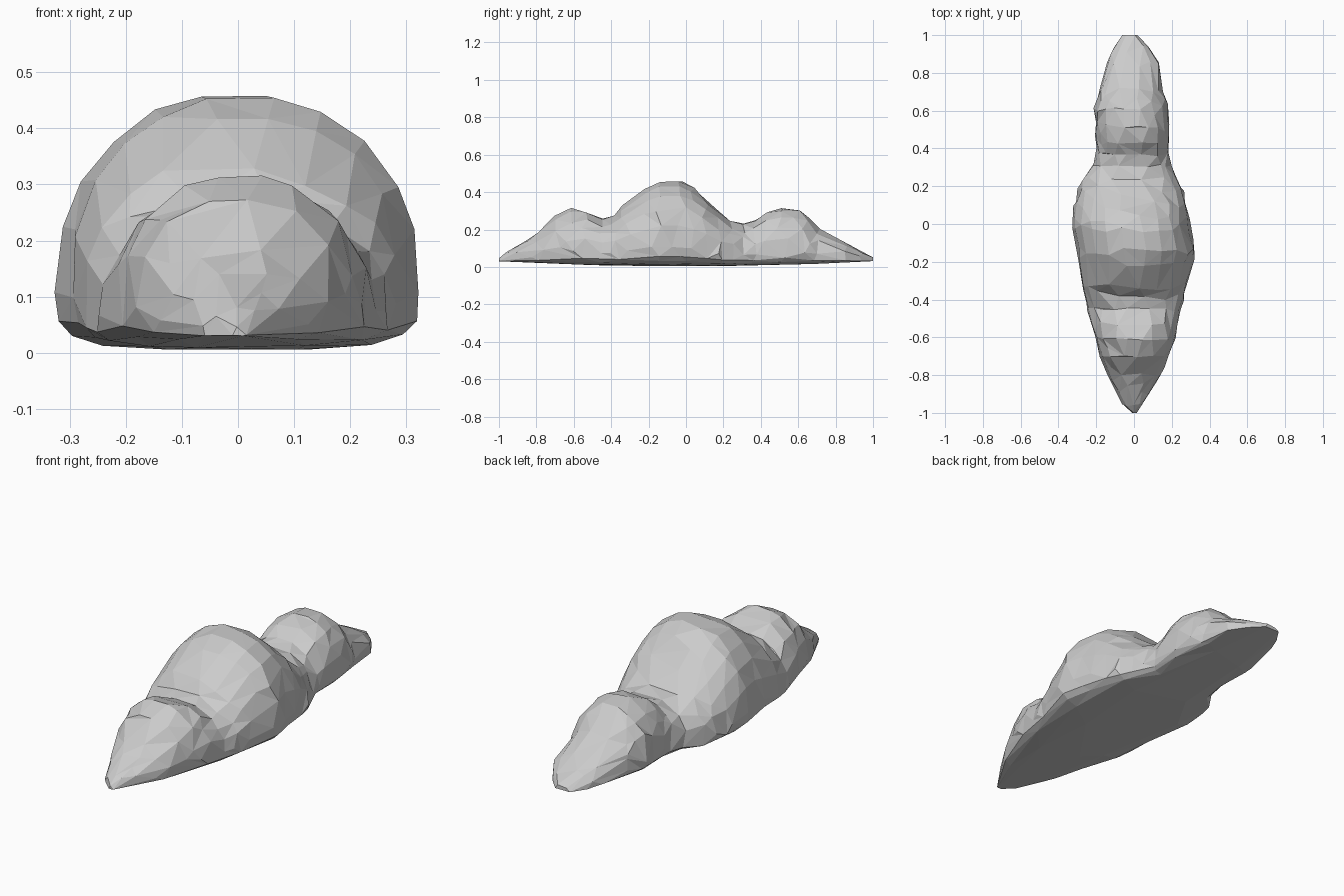
import bpy, bmesh, math, random

if "Cube" in bpy.data.objects:
    bpy.data.objects.remove(bpy.data.objects["Cube"])
random.seed(4)

# Stations along the length: y, left x, right x, crest height
STATIONS = [
    (-1.00, -0.01, 0.01, 0.045), (-0.95, -0.065, 0.05, 0.085), (-0.86, -0.11, 0.105, 0.14),
    (-0.79, -0.145, 0.145, 0.185), (-0.70, -0.18, 0.185, 0.28), (-0.61, -0.205, 0.215, 0.318),
    (-0.53, -0.23, 0.235, 0.30), (-0.45, -0.25, 0.25, 0.258), (-0.38, -0.265, 0.265, 0.28),
    (-0.32, -0.28, 0.285, 0.345), (-0.22, -0.29, 0.31, 0.42), (-0.14, -0.305, 0.325, 0.455),
    (-0.04, -0.325, 0.305, 0.462), (0.02, -0.325, 0.295, 0.44), (0.10, -0.315, 0.28, 0.37),
    (0.18, -0.295, 0.26, 0.295), (0.24, -0.275, 0.23, 0.25), (0.31, -0.22, 0.195, 0.238),
    (0.37, -0.205, 0.18, 0.25), (0.43, -0.20, 0.185, 0.295), (0.51, -0.205, 0.19, 0.318),
    (0.60, -0.212, 0.18, 0.307), (0.65, -0.20, 0.17, 0.27), (0.71, -0.18, 0.15, 0.205),
    (0.85, -0.145, 0.135, 0.133), (0.93, -0.11, 0.085, 0.09), (1.00, -0.06, 0.02, 0.05),
]
SIDES = 22


def section(y, left, right, top):
    """Domed cross-section with a short rounded tuck under to a flat base."""
    cx, half = (left + right) / 2, (right - left) / 2
    base = 0.004 + 0.026 * y * y
    widest = base + (top - base) * 0.24
    pts = []
    for i in range(SIDES):
        a = 2 * math.pi * i / SIDES
        c, s = math.cos(a), math.sin(a)
        if s >= 0:
            x = math.copysign(abs(c) ** 0.92, c)
            z = widest + (top - widest) * s ** 0.92
        else:
            x = math.copysign(abs(c) ** 0.6, c)
            z = widest - (widest - base) * abs(s) ** 0.5
        pts.append((cx + half * x, y, z))
    return pts


# Loft the body through all stations, with a midway ring between each pair
rows = []
for a, b in zip(STATIONS, STATIONS[1:]):
    rows += [a, tuple((p + q) / 2 for p, q in zip(a, b))]
rows.append(STATIONS[-1])

bm = bmesh.new()
rings = []
for k, row in enumerate(rows):
    ring = []
    for x, y, z in section(*row):
        if 0 < k < len(rows) - 1 and z > 0.06:
            x += random.uniform(-0.006, 0.006)
            y += random.uniform(-0.006, 0.006)
            z += random.uniform(-0.005, 0.003)
        ring.append(bm.verts.new((x, y, z)))
    rings.append(ring)
for r0, r1 in zip(rings, rings[1:]):
    for i in range(SIDES):
        j = (i + 1) % SIDES
        bm.faces.new((r0[i], r0[j], r1[j], r1[i]))
bm.faces.new(rings[0])
bm.faces.new(rings[-1])
bmesh.ops.triangulate(bm, faces=bm.faces[:])
bmesh.ops.recalc_face_normals(bm, faces=bm.faces[:])
mesh = bpy.data.meshes.new("cloud")
bm.to_mesh(mesh)
bm.free()
cloud = bpy.data.objects.new("cloud", mesh)
bpy.context.collection.objects.link(cloud)

# Reduce to irregular flat facets
dec = cloud.modifiers.new("facets", "DECIMATE")
dec.ratio = 520 / len(mesh.polygons)
